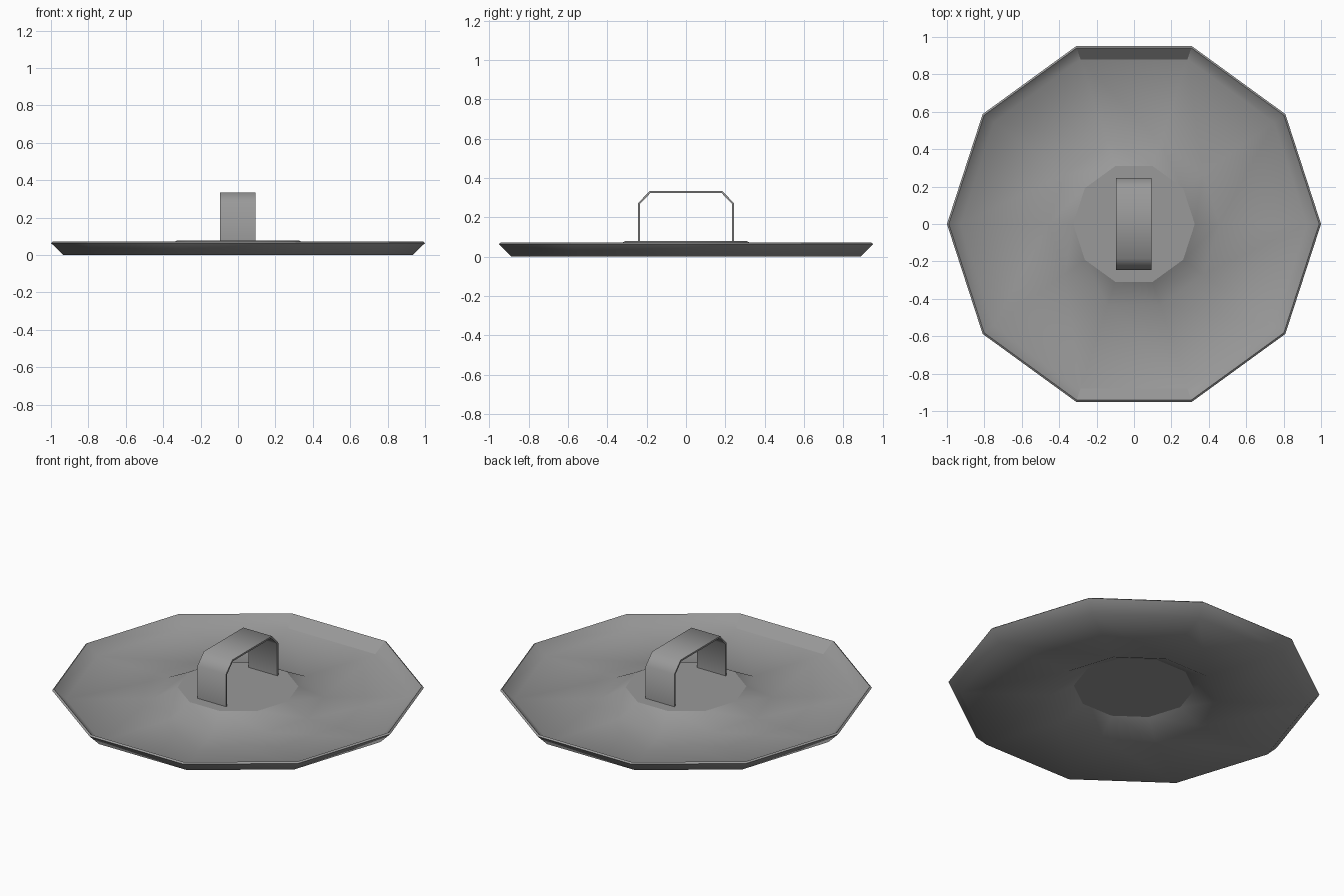
import bpy, bmesh, math

cube = bpy.data.objects.get("Cube")
if cube:
    bpy.data.objects.remove(cube)

SIDES = 10

# Single metal grey
metal = bpy.data.materials.new("metal_grey")
metal.use_nodes = True
grey = (0.32, 0.32, 0.32, 1)
metal.diffuse_color = grey
metal.node_tree.nodes["Principled BSDF"].inputs["Base Color"].default_value = grey


def make_object(name, bm):
    bmesh.ops.recalc_face_normals(bm, faces=bm.faces[:])
    mesh = bpy.data.meshes.new(name)
    bm.to_mesh(mesh)
    bm.free()
    mesh.materials.append(metal)
    obj = bpy.data.objects.new(name, mesh)
    bpy.context.collection.objects.link(obj)
    return obj


# Lid plate: (radius, height) from the raised centre, over the lip, back underneath
profile = [(0.325, 0.078), (0.457, 0.012), (0.925, 0.012), (0.99, 0.072),
           (1.0, 0.064), (0.935, 0.0), (0.46, 0.0), (0.325, 0.068)]
bm = bmesh.new()
rings = []
for r, z in profile:
    angles = [math.tau * i / SIDES for i in range(SIDES)]
    rings.append([bm.verts.new((r * math.cos(a), r * math.sin(a), z)) for a in angles])
for a, b in zip(rings, rings[1:]):
    for i in range(SIDES):
        j = (i + 1) % SIDES
        bm.faces.new((a[i], a[j], b[j], b[i]))
caps = [bm.faces.new(rings[0]), bm.faces.new(rings[-1])]
for f in bm.faces:
    f.smooth = True

# Crisp edges: centre discs, outer lip, and the front and back lip panels
sharp = [e for cap in caps for e in cap.edges]
lip = set(rings[3]) | set(rings[4])
sharp += [e for e in bm.edges if e.verts[0] in lip and e.verts[1] in lip]
inner_lip = set(rings[2]) | set(rings[3])
for f in bm.faces:
    if all(v in inner_lip for v in f.verts) and abs(f.calc_center_median().y) > 0.85:
        sharp += list(f.edges)
for e in sharp:
    e.smooth = False
make_object("lid_plate", bm)

# Handle: chamfered strap, an outer and an inner path joined into a band
half = [(0.245, 0.073), (0.245, 0.27), (0.185, 0.333)]
half_in = [(0.235, 0.073), (0.235, 0.266), (0.181, 0.323)]
outer = half + [(-y, z) for y, z in reversed(half)]
inner = half_in + [(-y, z) for y, z in reversed(half_in)]
bm = bmesh.new()
strips = []
for x, path in ((-0.095, outer), (0.093, outer), (0.093, inner), (-0.095, inner)):
    strips.append([bm.verts.new((x, y, z)) for y, z in path])
for k in range(4):
    a, b = strips[k], strips[(k + 1) % 4]
    for i in range(len(a) - 1):
        bm.faces.new((a[i], a[i + 1], b[i + 1], b[i]))
for end in (0, -1):
    bm.faces.new([s[end] for s in strips])
handle = make_object("handle", bm)
bpy.ops.object.select_all(action='DESELECT')
handle.select_set(True)
bpy.context.view_layer.objects.active = handle
bpy.ops.object.shade_smooth_by_angle(angle=math.radians(60))
